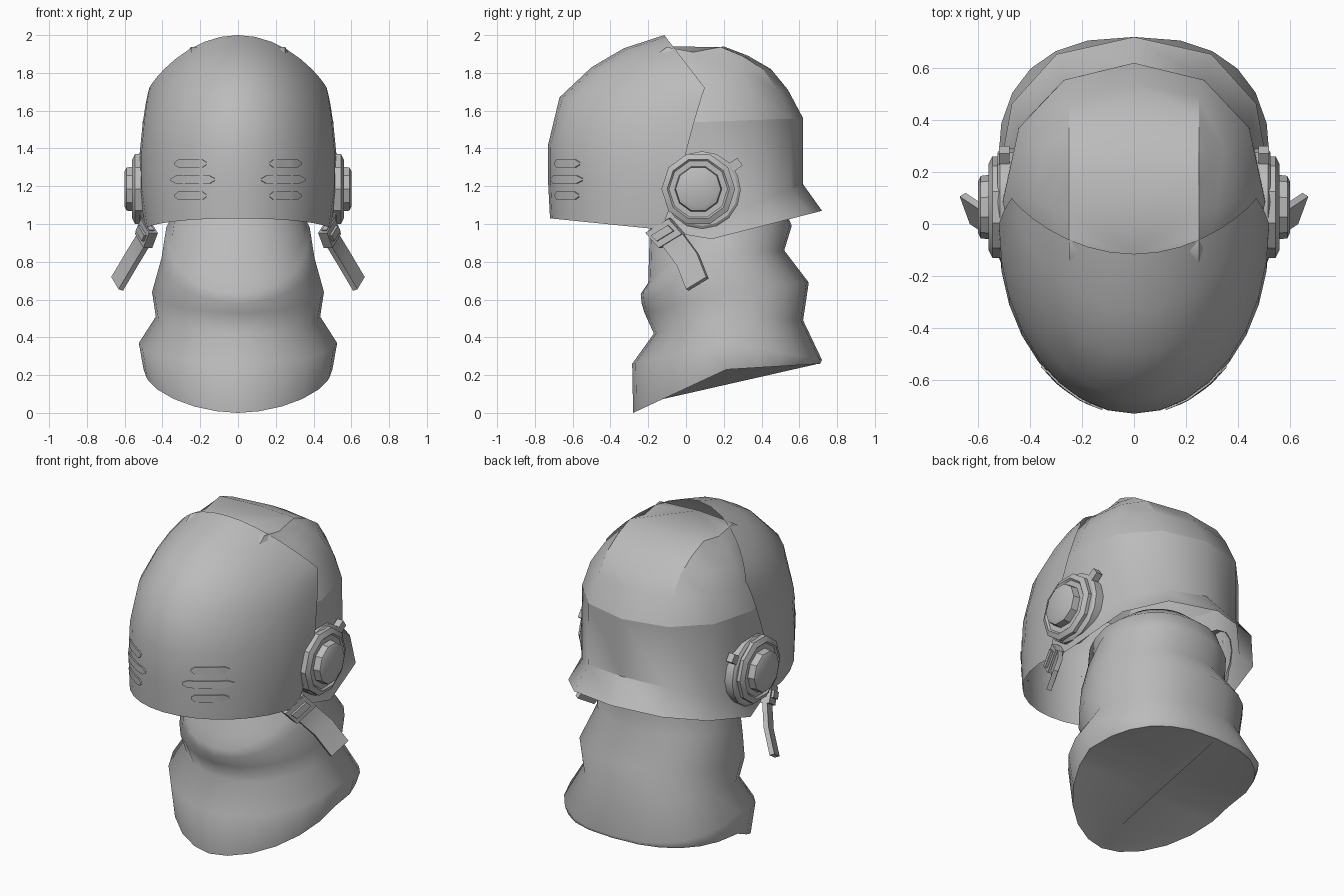
import bpy, bmesh, math
from mathutils import Vector
from mathutils.bvhtree import BVHTree

if "Cube" in bpy.data.objects:
    bpy.data.objects.remove(bpy.data.objects["Cube"])

grey = bpy.data.materials.new("matte_grey")
grey.use_nodes = True
COLOUR = (0.5, 0.5, 0.5, 1)
grey.diffuse_color = COLOUR
grey.node_tree.nodes["Principled BSDF"].inputs["Base Color"].default_value = COLOUR


def finish(name, bm, angle=30):
    """Turn a bmesh into a shaded object."""
    bmesh.ops.recalc_face_normals(bm, faces=bm.faces)
    me = bpy.data.meshes.new(name)
    bm.to_mesh(me)
    bm.free()
    me.materials.append(grey)
    ob = bpy.data.objects.new(name, me)
    bpy.context.collection.objects.link(ob)
    bpy.ops.object.select_all(action="DESELECT")
    ob.select_set(True)
    bpy.context.view_layer.objects.active = ob
    bpy.ops.object.shade_smooth_by_angle(angle=math.radians(angle))
    return ob


def loft(rows, closed=True, cap_start=False, cap_end=False, keep=None):
    """Bridge rows of points; keep(row, point, point) filters faces."""
    bm = bmesh.new()
    vs = [[bm.verts.new(p) for p in row] for row in rows]
    n = len(rows[0])
    for i in range(len(vs) - 1):
        for j in range(n if closed else n - 1):
            k = (j + 1) % n
            if keep is None or keep(i, rows[i][j], rows[i][k]):
                bm.faces.new((vs[i][j], vs[i][k], vs[i + 1][k], vs[i + 1][j]))
    if cap_start:
        bm.faces.new(vs[0])
    if cap_end:
        bm.faces.new(vs[-1])
    return bm


def ring(front, back, side, n=24, p_front=2.0, p_back=2.0, strip=0):
    """Superellipse loop through front (y, z), back (y, z), side (x, z).
    Points off the centre line stay at least strip away from it."""
    pts = []
    mid, half = (front[0] + back[0]) / 2, (back[0] - front[0]) / 2
    for i in range(n):
        a = math.tau * i / n
        s, c = math.sin(a), math.cos(a)
        end, p = (back[1], p_back) if c > 0 else (front[1], p_front)
        x = abs(s) ** (2 / p) * side[0]
        if i % (n // 2):
            x = max(x, strip)
        k = math.copysign(abs(c) ** (2 / p), c)
        pts.append((math.copysign(x, s), mid + half * k, side[1] + (end - side[1]) * abs(k)))
    return pts


# Face shell: each row sweeps from one side edge over the centre line to the other
shell_rows = [  # centre y, centre z, edge x, edge y, edge z, flattening
    (-0.72, 1.03, 0.49, -0.13, 0.97, 1.0),
    (-0.73, 1.22, 0.52, -0.05, 1.18, 1.0),
    (-0.73, 1.42, 0.52, 0.00, 1.38, 1.0),
    (-0.67, 1.67, 0.505, 0.04, 1.53, 1.1),
    (-0.50, 1.83, 0.49, 0.07, 1.63, 1.3),
    (-0.33, 1.93, 0.48, 0.085, 1.68, 1.5),
    (-0.115, 2.00, 0.47, 0.10, 1.72, 1.75),
]
rows = []
for cy, cz, ex, ey, ez, flat in shell_rows:
    row = []
    for i in range(-8, 9):
        a = math.pi / 2 * i / 8
        c = max(math.cos(a), 0) ** flat
        row.append((ex * math.sin(a), ey + (cy - ey) * c, ez + (cz - ez) * c))
    rows.append(row)
bm = loft(rows, closed=False)
surface = BVHTree.FromBMesh(bm)
finish("face_shell", bm, 50)

# Vent slots: thin six-sided plates laid on the face shell
for side in (-1, 1):
    for level, (z, inner, outer) in enumerate(((1.32, 0.165, 0.335), (1.235, 0.12, 0.355), (1.15, 0.165, 0.335))):
        h, steps = 0.021, 8
        edges = []
        for sign in (-1, 1):
            line = []
            for i in range(steps + 1):
                x = inner + (outer - inner) * i / steps
                dz = 0.005 if i in (0, steps) else h
                line.append(surface.ray_cast(Vector((side * x, -2, z + sign * dz)), Vector((0, 1, 0)))[0])
            edges.append(line)
        lift = Vector((side * 0.003, -0.007, 0))
        low, high = edges
        bm = loft([low, [p + lift for p in low], [p + lift for p in high], high], closed=False)
        finish(f"vent_{'left' if side > 0 else 'right'}_{level + 1}", bm)

# Back helmet: flared skirt, upright band, then a dome with a flat centre strip
helmet = [
    ring((-0.45, 1.02), (0.72, 1.07), (0.53, 0.92), 12, 2, 2.4),
    ring((-0.45, 1.10), (0.62, 1.21), (0.51, 1.00), 12, 2, 2.2),
    ring((-0.45, 1.55), (0.62, 1.56), (0.505, 1.54), 12, 2, 2.2, 0.25),
    ring((-0.32, 1.72), (0.54, 1.71), (0.455, 1.69), 12, 2, 2.3, 0.25),
    ring((-0.28, 1.82), (0.45, 1.82), (0.385, 1.80), 12, 2.2, 2.5, 0.25),
    ring((-0.20, 1.89), (0.33, 1.89), (0.32, 1.86), 12, 2.4, 2.8, 0.25),
    ring((-0.12, 1.94), (0.20, 1.94), (0.25, 1.91), 12, 2.4, 2.8, 0.25),
]
# The lower front is open for the face
bm = loft(helmet, cap_end=True,
          keep=lambda i, a, b: i > 1 or min(a[1], b[1]) > -0.22)
dome = finish("back_helmet", bm, 36)
# Hard creases along the brow line and both sides of the strip
for edge in dome.data.edges:
    ends = [dome.data.vertices[v].co for v in edge.vertices]
    if all(1.53 < p.z < 1.57 for p in ends) or all(p.z > 1.5 and abs(abs(p.x) - 0.25) < 0.01 for p in ends):
        edge.use_edge_sharp = True

# Neck cloth: folded collar with a slanted closed base, rising to a scooped rim round the chin
neck = [
    ring((-0.28, 0.00), (0.71, 0.26), (0.01, 0.23), p_front=1.8, p_back=2.5),
    ring((-0.28, 0.00), (0.71, 0.26), (0.50, 0.23), p_front=1.8, p_back=2.5),
    ring((-0.285, 0.26), (0.72, 0.28), (0.525, 0.37), p_front=1.9, p_back=2.5),
    ring((-0.17, 0.42), (0.62, 0.49), (0.435, 0.51), p_back=2.3),
    ring((-0.22, 0.53), (0.65, 0.69), (0.455, 0.64), p_back=2.3),
    ring((-0.235, 0.58), (0.52, 0.86), (0.405, 0.82), p_back=2.3),
    ring((-0.24, 0.63), (0.56, 0.99), (0.38, 0.98), p_front=2.2, p_back=2.3),
    ring((-0.20, 0.69), (0.54, 1.04), (0.36, 1.02), p_front=2.2, p_back=2.3),
    ring((-0.19, 1.02), (0.52, 1.10), (0.34, 1.09), p_front=2.2, p_back=2.3),
    ring((0.00, 1.20), (0.40, 1.20), (0.20, 1.20)),
]
finish("neck_cloth", loft(neck, cap_start=True, cap_end=True), 60)


def disc_stack(profile, side, centre, sides=10):
    """Stack of polygon loops (x, radius) around an axis along x."""
    return [[(side * x, centre[0] + r * math.cos(math.tau * i / sides),
              centre[1] + r * math.sin(math.tau * i / sides)) for i in range(sides)]
            for x, r in profile]


def slab(name, path, across, width, depth, side):
    """Flat band of rectangular section along a path, mirrored by side."""
    across = Vector(across).normalized()
    path = [Vector(p) for p in path]
    out = []
    for i, p in enumerate(path):
        along = path[min(i + 1, len(path) - 1)] - path[max(i - 1, 0)]
        normal = along.cross(across).normalized()
        section = [p + across * u * width / 2 + normal * v * depth / 2
                   for u, v in ((-1, -1), (1, -1), (1, 1), (-1, 1))]
        out.append([(side * q.x, q.y, q.z) for q in section])
    return finish(name, loft(out, cap_start=True, cap_end=True), 30)


across = (0.3, 0.82, 0.5)
for side, word in ((1, "left"), (-1, "right")):
    # Ear mount and ear cup with its raised cap
    mount = disc_stack([(0.46, 0.205), (0.515, 0.205), (0.525, 0.19)], side, (0.085, 1.18), 16)
    finish("ear_mount_" + word, loft(mount, cap_end=True))
    cup = disc_stack([(0.50, 0.195), (0.545, 0.195), (0.56, 0.165), (0.55, 0.155), (0.55, 0.125),
                      (0.59, 0.12), (0.60, 0.10)], side, (0.065, 1.185))
    finish("ear_cup_" + word, loft(cup, cap_end=True))
    slab("ear_tab_" + word, [(0.50, 0.20, 1.27), (0.50, 0.285, 1.33)],
         (0, -0.58, 0.81), 0.05, 0.04, side)
    # Chin strap with its buckle
    slab("chin_strap_" + word,
         [(0.475, -0.14, 1.0), (0.495, -0.075, 0.925), (0.565, 0.01, 0.81), (0.64, 0.06, 0.683)],
         across, 0.13, 0.028, side)
    slab("buckle_" + word, [(0.47, -0.145, 0.99), (0.50, -0.075, 0.91)],
         across, 0.15, 0.05, side)
    slab("buckle_bar_" + word, [(0.483, -0.13, 0.965), (0.496, -0.10, 0.935)],
         across, 0.11, 0.065, side)
